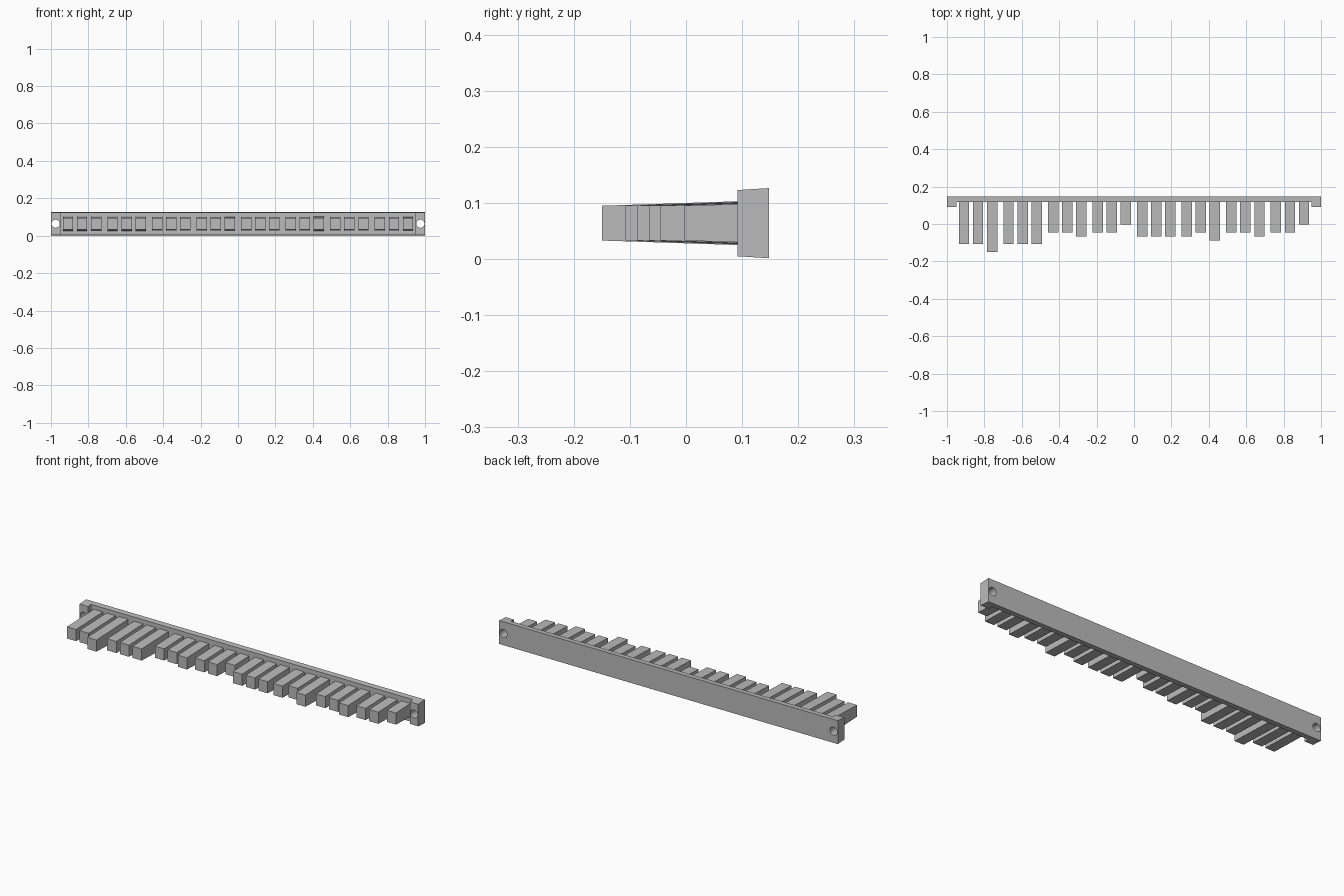
import bpy, bmesh

cube = bpy.data.objects.get("Cube")
if cube:
    bpy.data.objects.remove(cube, do_unlink=True)

grey = bpy.data.materials.new("plain grey")
grey.use_nodes = True
grey.diffuse_color = (0.5, 0.5, 0.5, 1)
grey.node_tree.nodes["Principled BSDF"].inputs["Base Color"].default_value = (0.5, 0.5, 0.5, 1)

MID_Z = 0.064
BACK = 0.148
PLATE_FRONT = 0.118
BOSS_FRONT = 0.092


def drafted_block(name, x0, x1, front, back, half_front, half_back):
    """Block whose height changes evenly from its front to its back."""
    bm = bmesh.new()
    bmesh.ops.create_cube(bm, size=1)
    for v in bm.verts:
        at_front = v.co.y < 0
        half = half_front if at_front else half_back
        v.co = (x1 if v.co.x > 0 else x0,
                front if at_front else back,
                MID_Z + (half if v.co.z > 0 else -half))
    mesh = bpy.data.meshes.new(name)
    bm.to_mesh(mesh)
    bm.free()
    obj = bpy.data.objects.new(name, mesh)
    mesh.materials.append(grey)
    bpy.context.collection.objects.link(obj)
    return obj


def apply_boolean(target, other, operation):
    mod = target.modifiers.new(operation.lower(), 'BOOLEAN')
    mod.operation = operation
    mod.solver = 'EXACT'
    mod.object = other
    bpy.context.view_layer.objects.active = target
    bpy.ops.object.modifier_apply(modifier=mod.name)
    bpy.data.objects.remove(other, do_unlink=True)


# Backing rail with a thicker, drilled boss at each end
rail = drafted_block("backing_rail", -1, 1, PLATE_FRONT, BACK, 0.0605, 0.0625)
for side in (-1, 1):
    x0, x1 = sorted((side, side * 0.95))
    boss = drafted_block("end_boss", x0, x1, BOSS_FRONT, BACK, 0.059, 0.0625)
    apply_boolean(rail, boss, 'UNION')
    bpy.ops.mesh.primitive_cylinder_add(vertices=16, radius=0.022, depth=0.3,
                                        location=(side * 0.975, 0.12, MID_Z),
                                        rotation=(1.5708, 0, 0))
    cutter = bpy.context.object
    cutter.data.materials.append(grey)
    cutter.hide_render = True
    apply_boolean(rail, cutter, 'DIFFERENCE')

# Teeth in eight groups of three; each digit is the number of steps cut off
SHORTENING = "220222554557444453554557"
for i, steps in enumerate(SHORTENING):
    group, place = divmod(i, 3)
    x = (group - 3.5) * 0.238 + (place - 1) * 0.075
    tip = -0.15 + 0.021 * int(steps)
    root = PLATE_FRONT + 0.005
    draft = 0.033 * (root - tip)
    drafted_block(f"tooth_{i + 1}", x - 0.027, x + 0.027, tip, root,
                  0.031, 0.031 + draft)
